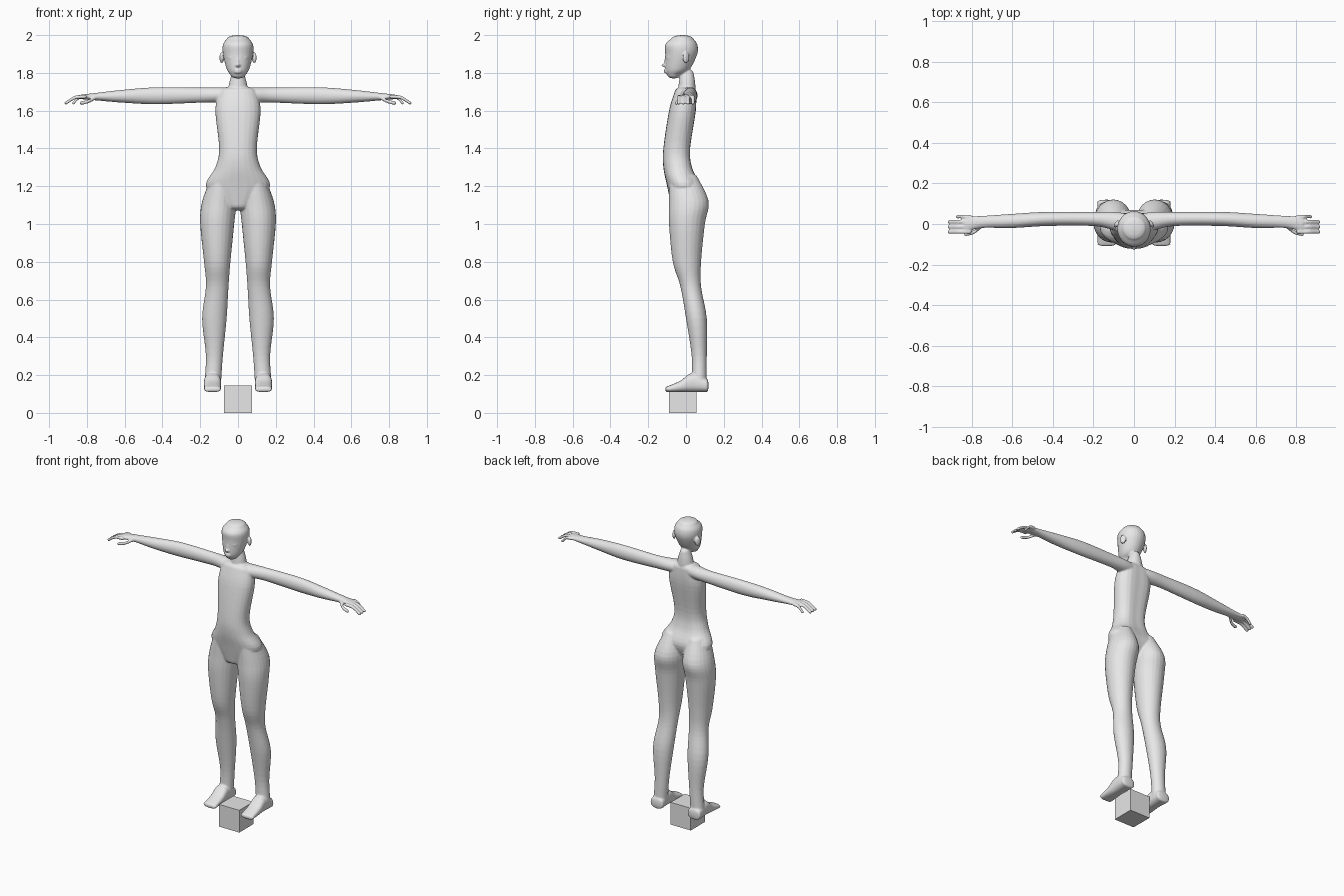
import bpy, bmesh, math
from mathutils import Matrix, Vector

old = bpy.data.objects.get("Cube")
if old:
    bpy.data.objects.remove(old)

colour = (0.8, 0.8, 0.8, 1)
grey = bpy.data.materials.new("plain grey")
grey.use_nodes = True
grey.diffuse_color = colour
grey.node_tree.nodes["Principled BSDF"].inputs["Base Color"].default_value = colour


def smooth_rows(rows, steps=5):
    """Pass a smooth curve through the given cross-sections."""
    rows = [Vector(row) for row in rows]
    rows = [rows[0]] + rows + [rows[-1]]
    result = []
    for before, start, end, after in zip(rows, rows[1:], rows[2:], rows[3:]):
        for step in range(steps):
            t = step / steps
            pull = (end - before) / 2
            push = (after - start) / 2
            blend = t * t * (3 - 2 * t)
            result.append(start.lerp(end, blend)
                          + pull * t * (1 - t) ** 2 - push * t * t * (1 - t))
    return result + [rows[-1]]


def domed_rows(rows, depth):
    """Round off both ends by shrinking rings towards their middle."""
    direction = math.copysign(depth, rows[-1][0] - rows[0][0])

    def dome(row, reach):
        for step in range(1, 4):
            angle = step * math.pi / 7
            pos, left, right, low, high = row
            shrink = (1 - math.cos(angle)) / 2
            wide, tall = (right - left) * shrink, (high - low) * shrink
            yield (pos + reach * math.sin(angle),
                   left + wide, right - wide, low + tall, high - tall)

    return list(dome(rows[0], -direction))[::-1] + rows + list(dome(rows[-1], direction))


def loft(bm, axis, rows, side=1, cap=0.02, power=1.0, groove=0.0, segments=24):
    """Closed skin through sections of (position, left, right, low, high)."""
    rings = []
    for pos, left, right, low, high in domed_rows(smooth_rows(rows), cap):
        ring = []
        for i in range(segments):
            angle = math.tau * i / segments
            c, s = math.cos(angle), math.sin(angle)
            c = math.copysign(abs(c) ** power, c)
            s = math.copysign(abs(s) ** power, s) * (1 - groove * max(0, s) ** 12)
            u = (left + right + c * (right - left)) / 2
            v = (low + high + s * (high - low)) / 2
            x, y, z = {"x": (pos, u, v), "y": (u, pos, v), "z": (u, v, pos)}[axis]
            ring.append(bm.verts.new((x * side, y, z)))
        rings.append(ring)
    for lower, upper in zip(rings, rings[1:]):
        for i in range(segments):
            bm.faces.new((lower[i - 1], lower[i], upper[i], upper[i - 1]))
    bm.faces.new(rings[0])
    bm.faces.new(rings[-1])


def central_loft(bm, rows, **options):
    """Upright loft that is symmetric about the middle plane."""
    loft(bm, "z", [(z, -half, half, front, back) for z, half, front, back in rows], **options)


def blob(bm, centre, radii, turn=0.0):
    matrix = (Matrix.Translation(centre) @ Matrix.Rotation(turn, 4, "Z")
              @ Matrix.Diagonal((*radii, 1)))
    bmesh.ops.create_uvsphere(bm, u_segments=16, v_segments=10, radius=1, matrix=matrix)


def finger(bm, side, path, radius=0.01):
    rows = [(x, y - radius, y + radius, z - radius, z + radius) for x, y, z in path]
    loft(bm, "x", rows, side, cap=radius, segments=12)


def finish(name, bm):
    bmesh.ops.recalc_face_normals(bm, faces=bm.faces[:])
    mesh = bpy.data.meshes.new(name)
    bm.to_mesh(mesh)
    bm.free()
    mesh.materials.append(grey)
    part = bpy.data.objects.new(name, mesh)
    bpy.context.collection.objects.link(part)
    return part


figure = bmesh.new()

# Torso with a shallow spine groove
central_loft(figure, [
    (1.1, .08, -.08, .04), (1.2, .17, -.1, .08), (1.3, .12, -.12, .04),
    (1.4, .1, -.12, .03), (1.6, .12, -.09, .06), (1.7, .1, -.06, .06),
], power=0.9, groove=0.12, cap=0.03)

# Neck
central_loft(figure, [(1.6, .06, -.05, .05), (1.73, .05, -.04, .05), (1.8, .03, -.03, .04)])

# Head, from chin to crown
central_loft(figure, [
    (1.79, .04, -.1, -.03), (1.82, .06, -.11, .02), (1.9, .08, -.11, .06),
    (1.95, .08, -.11, .06), (1.98, .06, -.08, .04),
])

# Nose, its bridge, and the lips
blob(figure, (0, -.11, 1.84), (.012, .02, .01))
blob(figure, (0, -.1, 1.86), (.01, .015, .03))
for height in (1.803, 1.814):
    blob(figure, (0, -.105, height), (.02, .012, .006))

for side in (1, -1):
    # Eyelid and ear
    blob(figure, (side * .03, -.09, 1.88), (.02, .012, .01))
    blob(figure, (side * .086, 0, 1.88), (.01, .02, .03), side * .5)

    # Hip, thigh and shin
    loft(figure, "z", [
        (1.25, .03, .14, -.09, .06), (1.12, .01, .19, -.09, .12), (1, .02, .2, -.09, .1),
        (.8, .04, .18, -.07, .08), (.67, .05, .17, -.03, .08), (.5, .06, .19, 0, .11),
        (.3, .08, .17, .03, .11), (.15, .09, .18, .03, .11),
    ], side)

    # Foot with a flat sole and falling instep
    instep = ((.11, .18), (.03, .21), (-.03, .17), (-.1, .14))
    loft(figure, "y", [(y, .09, .18, .11, top) for y, top in instep],
         side, cap=0.01, power=0.8)

    # Arm and palm, sinking slightly towards the hand
    arm = ((.03, -.04, .05, .04), (.1, -.03, .06, .04), (.2, -.01, .06, .04),
           (.43, -.01, .06, .045), (.6, -.02, .05, .035), (.75, -.02, .04, .02),
           (.83, -.04, .04, .012))
    loft(figure, "x", [(x, front, back, 1.685 - x / 70 - half, 1.685 - x / 70 + half)
                       for x, front, back, half in arm], side, cap=0.01)

    # Four drooping fingers, the little one shorter
    for i in range(4):
        reach = .1 if i else .06
        finger(figure, side, [(.81 + reach * t, .036 - i / 40, 1.674 - t ** 3 / 30)
                              for t in (0, .3, .6, 1)])

    # Thumb
    finger(figure, side, [(.75, -.01, 1.67), (.79, -.04, 1.65), (.83, -.05, 1.64)])

# Fuse the lofts into one skin and relax the joins
body = finish("body", figure)
fuse = body.modifiers.new("fuse", "REMESH")
fuse.mode = "VOXEL"
fuse.voxel_size = 0.005
fuse.use_smooth_shade = True
relax = body.modifiers.new("relax", "SMOOTH")
relax.factor = 0.5
relax.iterations = 4

# Loose block between the feet
cube = bmesh.new()
bmesh.ops.create_cube(cube, size=.146, matrix=Matrix.Translation((0, -.018, .073)))
finish("block", cube)
